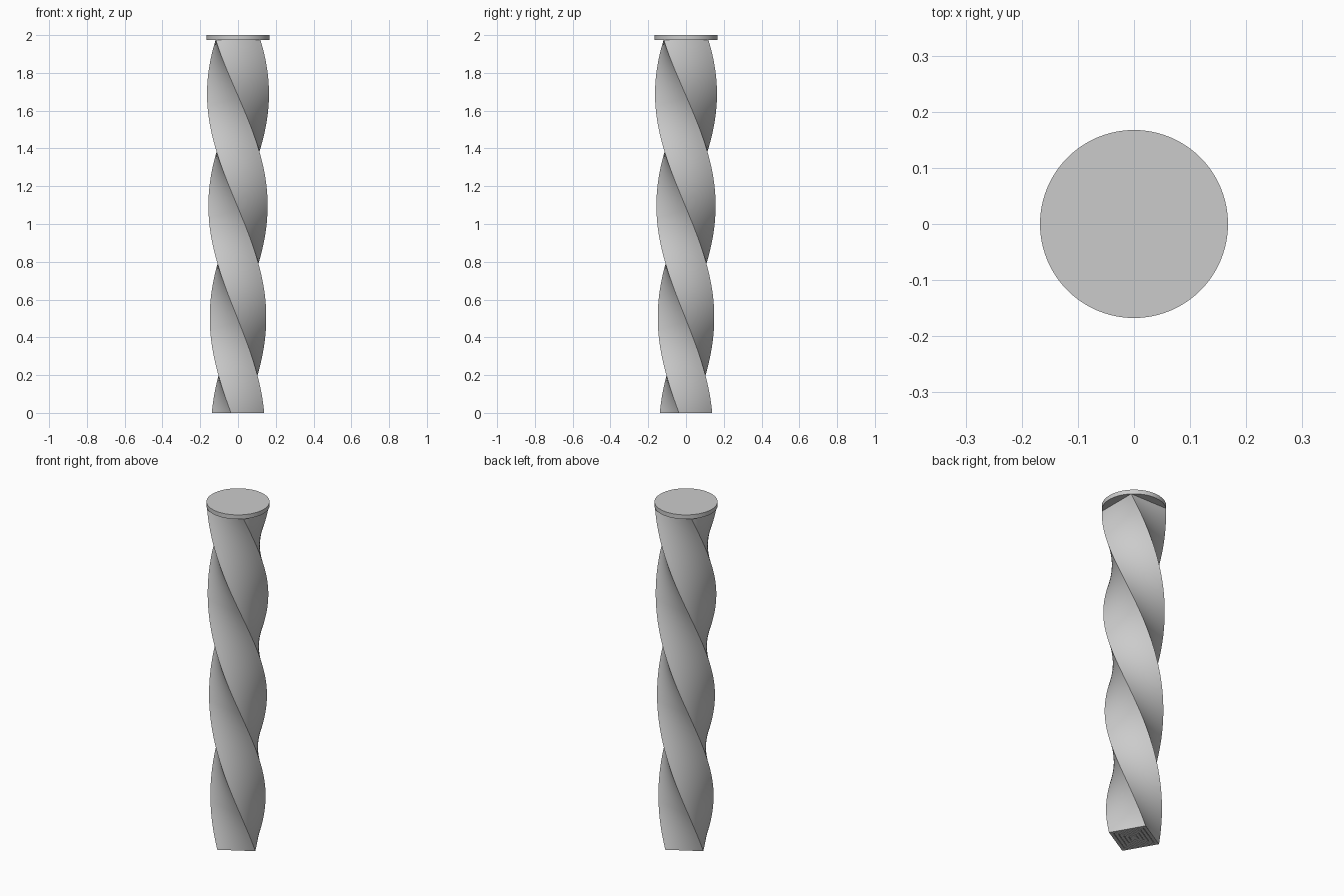
import bpy, bmesh, math
from mathutils import Vector

if "Cube" in bpy.data.objects:
    bpy.data.objects.remove(bpy.data.objects["Cube"])

HEIGHT = 1.975            # column height below the cap
R_BOTTOM, R_TOP = 0.1435, 0.1675   # corner radius
TWIST = math.radians(300)
SIDE = 10                 # divisions along each square side
LEVELS = 120

grey = bpy.data.materials.new("plain grey")
grey.diffuse_color = (0.6, 0.6, 0.6, 1)
grey.use_nodes = True
grey.node_tree.nodes["Principled BSDF"].inputs["Base Color"].default_value = grey.diffuse_color


def finish(name, bm):
    bmesh.ops.recalc_face_normals(bm, faces=bm.faces)
    mesh = bpy.data.meshes.new(name)
    bm.to_mesh(mesh)
    bm.free()
    mesh.materials.append(grey)
    obj = bpy.data.objects.new(name, mesh)
    bpy.context.collection.objects.link(obj)
    bpy.ops.object.select_all(action='DESELECT')
    obj.select_set(True)
    bpy.context.view_layer.objects.active = obj
    bpy.ops.object.shade_smooth_by_angle(angle=math.radians(35))
    return obj


def square_ring(bm, z, scale=1.0):
    """Twisted, tapered square section at height z."""
    t = z / HEIGHT
    r = (R_BOTTOM + (R_TOP - R_BOTTOM) * t) * scale
    turn = math.radians(45) + TWIST * (1 - t)
    corners = [Vector((r * math.cos(turn + k * math.pi / 2),
                       r * math.sin(turn + k * math.pi / 2), z)) for k in range(4)]
    return [bm.verts.new(corners[k].lerp(corners[(k + 1) % 4], i / SIDE))
            for k in range(4) for i in range(SIDE)]


def bridge(bm, a, b):
    n = len(a)
    for i in range(n):
        j = (i + 1) % n
        bm.faces.new((a[i], a[j], b[j], b[i]))


# Twisted column: sides from top to bottom, then fine square grooves in the base
bm = bmesh.new()
sections = [(HEIGHT * (1 - i / LEVELS), 1.0) for i in range(LEVELS + 1)]
for s in (0.82, 0.62, 0.42, 0.22):
    sections += [(0, s), (0.05, s), (0.05, s - 0.03), (0, s - 0.03)]
rings = [square_ring(bm, z, s) for z, s in sections]
for a, b in zip(rings, rings[1:]):
    bridge(bm, a, b)
bm.faces.new(rings[0])
bm.faces.new(rings[-1])
finish("twisted_column", bm)

# Round cap disc
bm = bmesh.new()
bmesh.ops.create_cone(bm, cap_ends=True, segments=96, radius1=0.1675,
                      radius2=0.1675, depth=2 - HEIGHT)
bmesh.ops.translate(bm, verts=bm.verts, vec=(0, 0, (2 + HEIGHT) / 2))
finish("cap_disc", bm)
